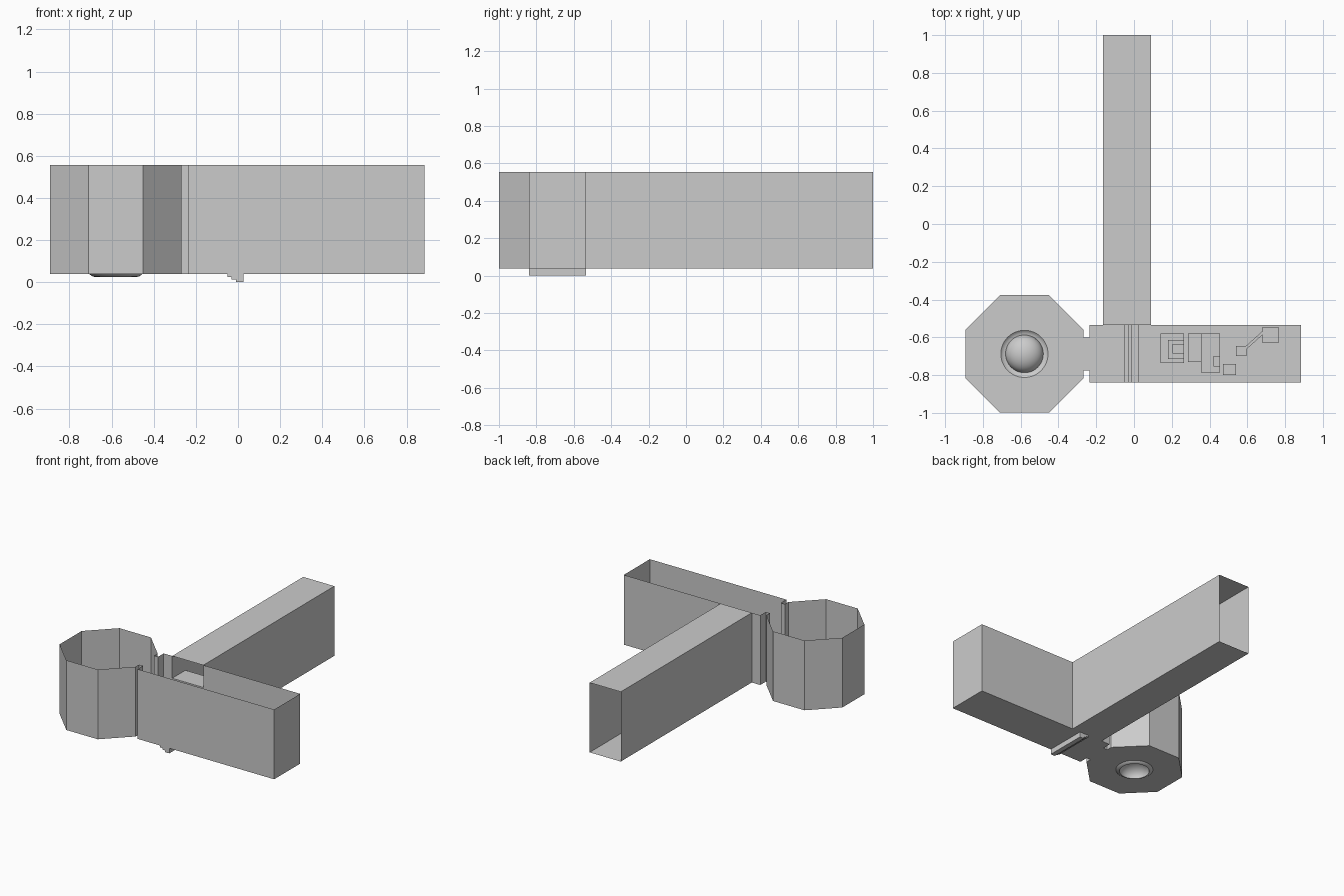
import bpy, bmesh, math

if "Cube" in bpy.data.objects:
    bpy.data.objects.remove(bpy.data.objects["Cube"])

F, T = 0.038, 0.555            # floor and wall-top heights
Y0, Y1 = -0.84, -0.535         # long room depth
XL, XR = -0.235, 0.885         # long room length
HX0, HX1 = -0.165, 0.09        # hallway sides
DY0, DY1 = -0.775, -0.60       # doorway between rooms


def make(name, bm, smooth=False):
    bmesh.ops.remove_doubles(bm, verts=bm.verts, dist=1e-5)
    mesh = bpy.data.meshes.new(name)
    bm.to_mesh(mesh)
    bm.free()
    ob = bpy.data.objects.new(name, mesh)
    bpy.context.collection.objects.link(ob)
    if smooth:
        bpy.ops.object.select_all(action='DESELECT')
        ob.select_set(True)
        bpy.context.view_layer.objects.active = ob
        bpy.ops.object.shade_smooth_by_angle(angle=math.radians(40))
    return ob


def face(bm, pts):
    return bm.faces.new([bm.verts.new(p) for p in pts])


def wall(bm, a, b, z0=F, z1=T):
    face(bm, [(*a, z0), (*b, z0), (*b, z1), (*a, z1)])


def slab(bm, x0, x1, y0, y1, z):
    face(bm, [(x0, y0, z), (x1, y0, z), (x1, y1, z), (x0, y1, z)])


def block(name, x0, x1, y0, y1, z0, z1, turn=0.0):
    bm = bmesh.new()
    bmesh.ops.create_cube(bm, size=1)
    mesh_ob = make(name, bm)
    mesh_ob.location = ((x0 + x1) / 2, (y0 + y1) / 2, (z0 + z1) / 2)
    mesh_ob.scale = (x1 - x0, y1 - y0, z1 - z0)
    mesh_ob.rotation_euler.z = turn
    return mesh_ob


# Long room: stepped floor profile, end walls, back wall with hallway opening
trench = [(-0.05, F), (-0.05, 0.025), (-0.03, 0.025), (-0.03, 0.013),
          (-0.01, 0.013), (-0.01, 0.0), (0.025, 0.0), (0.025, F)]
profile = [(XL, F)] + trench + [(XR, F)]
bm = bmesh.new()
for (xa, za), (xb, zb) in zip(profile, profile[1:]):
    face(bm, [(xa, Y0, za), (xb, Y0, zb), (xb, Y1, zb), (xa, Y1, za)])
face(bm, [(x, Y0, z) for x, z in profile + [(XR, T), (XL, T)]])
face(bm, [(x, Y1, z) for x, z in reversed(trench)])
wall(bm, (XR, Y0), (XR, Y1))
wall(bm, (XR, Y1), (HX1, Y1))
wall(bm, (HX0, Y1), (XL, Y1))
wall(bm, (XL, Y1), (XL, DY1))
wall(bm, (XL, DY0), (XL, Y0))
make("long_room", bm)

# Roofed hallway, open at both ends
bm = bmesh.new()
wall(bm, (HX1, Y1), (HX1, 1.0))
wall(bm, (HX0, 1.0), (HX0, Y1))
slab(bm, HX0, HX1, Y1, 1.0, F)
slab(bm, HX0, HX1, Y1, 1.0, T)
make("hallway", bm)

# Ledge inside the hallway mouth
block("hallway_ledge", HX0, HX1, Y1, -0.38, 0.38, 0.39)

# Octagonal room: walls with a doorway on the +x side
CX, CY, R = -0.58, -0.6875, 0.3115
rad = R / math.cos(math.pi / 8)
corners = [(CX + rad * math.cos(math.pi / 8 + i * math.pi / 4),
            CY + rad * math.sin(math.pi / 8 + i * math.pi / 4)) for i in range(8)]
bm = bmesh.new()
for i in range(7):
    wall(bm, corners[i], corners[i + 1])
DX = CX + R
wall(bm, corners[7], (DX, DY0))
wall(bm, (DX, DY1), corners[0])
make("octagon_walls", bm)

# Octagonal floor with a round hole
SEG = 48
DISH = 0.125
bm = bmesh.new()
circle = [(CX + DISH * math.cos(2 * math.pi * i / SEG),
           CY + DISH * math.sin(2 * math.pi * i / SEG)) for i in range(SEG)]
edges = []
for loop in (corners, circle):
    vs = [bm.verts.new((x, y, F)) for x, y in loop]
    edges += [bm.edges.new((vs[i - 1], vs[i])) for i in range(len(vs))]
bmesh.ops.triangle_fill(bm, use_beauty=True, use_dissolve=False, edges=edges, normal=(0, 0, 1))
make("octagon_floor", bm)

# Sunken ring with a dome in the middle, turned on its axis
DOME_R, DOME_H, LOW = 0.10, 0.075, 0.025
curve = [(DISH, F), (0.118, 0.032), (0.11, 0.027), (DOME_R, LOW)]
curve += [(DOME_R * math.cos(a), LOW + DOME_H * math.sin(a))
          for a in (math.pi / 2 * k / 10 for k in range(1, 11))]
bm = bmesh.new()
vs = [bm.verts.new((CX + r, CY, z)) for r, z in curve]
es = [bm.edges.new(p) for p in zip(vs, vs[1:])]
bmesh.ops.spin(bm, geom=vs + es, cent=(CX, CY, 0), axis=(0, 0, 1),
               angle=2 * math.pi, steps=SEG)
bmesh.ops.remove_doubles(bm, verts=bm.verts, dist=1e-5)
bmesh.ops.recalc_face_normals(bm, faces=bm.faces)
if sum(f.normal.z for f in bm.faces) < 0:
    bmesh.ops.reverse_faces(bm, faces=bm.faces)
make("floor_dome", bm, smooth=True)

# Short link between the two rooms
bm = bmesh.new()
slab(bm, DX, XL, DY0, DY1, F)
wall(bm, (DX, DY0), (XL, DY0))
wall(bm, (XL, DY1), (DX, DY1))
make("room_link", bm)

# Obstacle platforms on the long room floor
tiers = [(0.14, 0.265, -0.735, -0.58, F, 0.065),
         (0.18, 0.265, -0.715, -0.615, 0.065, 0.09),
         (0.205, 0.265, -0.685, -0.635, 0.09, 0.115)]
for i, t in enumerate(tiers):
    block(f"stepped_platform_{i + 1}", *t)
blocks = [(0.285, 0.355, -0.73, -0.58, F, 0.07),
          (0.355, 0.455, -0.785, -0.58, F, 0.10),
          (0.42, 0.455, -0.755, -0.70, 0.10, 0.12),
          (0.47, 0.54, -0.80, -0.74, F, 0.09),
          (0.54, 0.595, -0.70, -0.645, F, 0.09),
          (0.68, 0.765, -0.63, -0.545, F, 0.09)]
for i, b in enumerate(blocks):
    block(f"obstacle_block_{i + 1}", *b)
block("balance_beam", 0.565, 0.705, -0.625, -0.61, 0.08, 0.09, math.radians(42))
